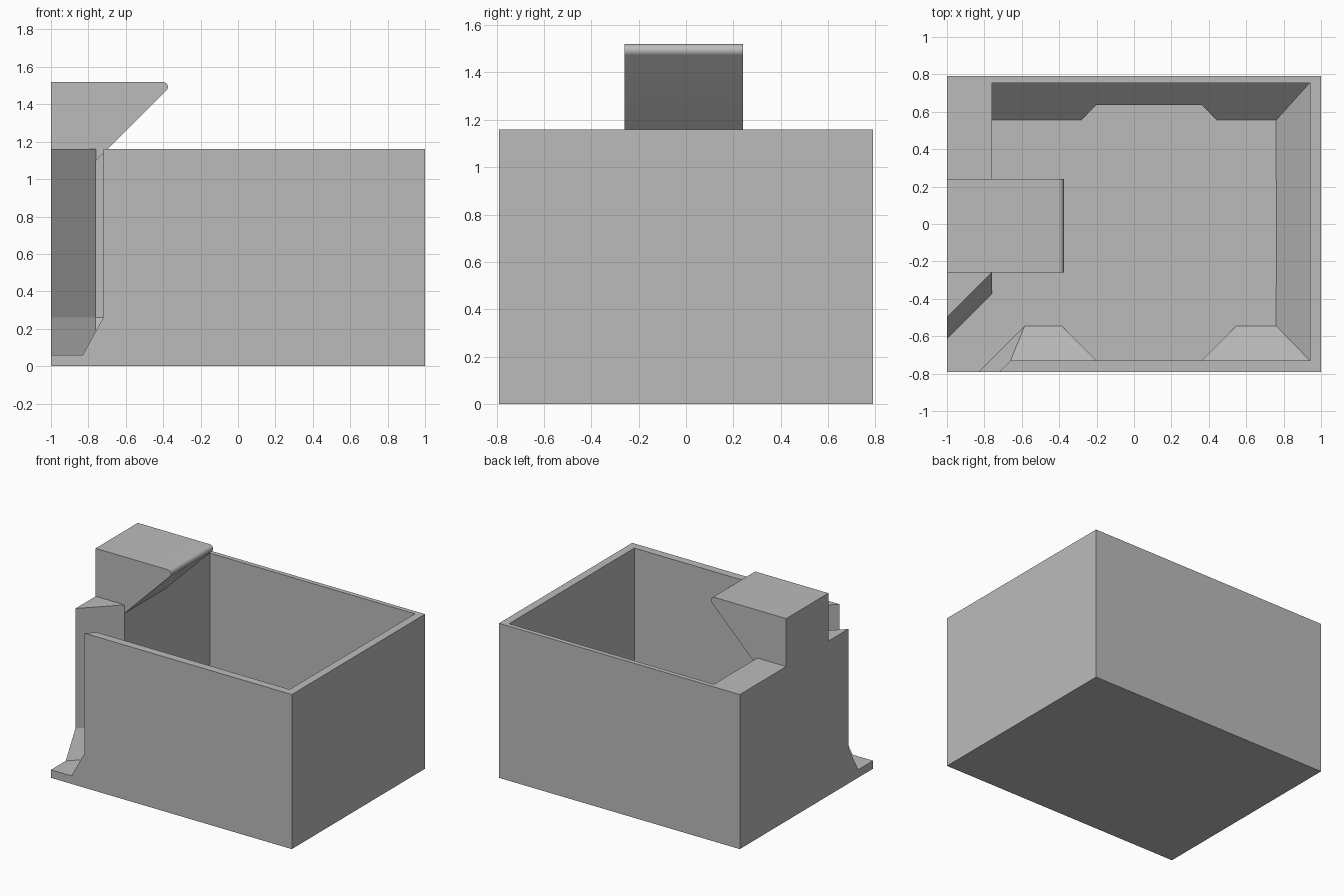
import bpy
import bmesh
import math
from mathutils import Vector

old = bpy.data.objects.get("Cube")
if old:
    bpy.data.objects.remove(old, do_unlink=True)

# One grey for everything
GREY = (0.5, 0.5, 0.5, 1)
grey = bpy.data.materials.new("plain grey")
grey.use_nodes = True
grey.diffuse_color = GREY
grey.node_tree.nodes["Principled BSDF"].inputs["Base Color"].default_value = GREY

FLOOR, FILLET, RIM, ABOVE = 0.06, 0.26, 1.16, 1.4
INNER_LEFT = -0.76


def loft(name, rings):
    """Closed solid through rings of equal point count."""
    bm = bmesh.new()
    loops = [[bm.verts.new(p) for p in ring] for ring in rings]
    n = len(loops[0])
    for a, b in zip(loops, loops[1:]):
        for i in range(n):
            j = (i + 1) % n
            bm.faces.new((a[i], a[j], b[j], b[i]))
    bm.faces.new(loops[0])
    bm.faces.new(loops[-1])
    bmesh.ops.recalc_face_normals(bm, faces=bm.faces)
    mesh = bpy.data.meshes.new(name)
    bm.to_mesh(mesh)
    bm.free()
    mesh.materials.append(grey)
    obj = bpy.data.objects.new(name, mesh)
    bpy.context.collection.objects.link(obj)
    return obj


def rect(x0, x1, y0, y1, z):
    return [(x0, y0, z), (x1, y0, z), (x1, y1, z), (x0, y1, z)]


def cut(target, cutter):
    mod = target.modifiers.new(cutter.name, "BOOLEAN")
    mod.operation = "DIFFERENCE"
    mod.solver = "EXACT"
    mod.object = cutter
    cutter.hide_render = True
    cutter.hide_viewport = True
    cutter.display_type = "WIRE"


# Outer block
bin_body = loft("bin_body", [rect(-1, 1, -0.79, 0.79, z) for z in (0, RIM)])

# Cavity, sloping in to the floor on three sides
cavity = loft("cavity_cutter", [
    rect(INNER_LEFT, 0.76, -0.545, 0.555, FLOOR),
    rect(INNER_LEFT, 0.94, -0.73, 0.755, FILLET),
    rect(INNER_LEFT, 0.94, -0.73, 0.755, ABOVE)])

# Eight-sided clearance through the floor slopes
radius = 0.6825 / math.cos(math.pi / 8)
corners = [math.pi / 8 + i * math.pi / 4 for i in range(8)]
octagon = loft("octagon_cutter", [
    [(0.08 + radius * math.cos(a), -0.0475 + radius * math.sin(a), z) for a in corners]
    for z in (FLOOR, 0.5)])

# Diagonal outlet at the front right corner; offsets are y - x of each edge
outlet_profile = [(0.04, FLOOR), (0.385, FLOOR), (0.5, FILLET),
                  (0.5, ABOVE), (-0.07, ABOVE), (-0.07, FILLET)]


def outlet_ring(s):
    return [((s - d) / 2, (s + d) / 2, z) for d, z in outlet_profile]


outlet = loft("outlet_cutter", [outlet_ring(-2.4), outlet_ring(-0.6)])

for cutter in (cavity, octagon, outlet):
    cut(bin_body, cutter)

# Overhanging spout on the left-hand wall, with a rounded nose
nose_r = 0.027
nose = Vector((-0.402, 1.493))
arc = [math.radians(-45 + i * 135 / 10) for i in range(11)]
profile = [(-1, RIM), (INNER_LEFT, RIM), (INNER_LEFT, 1.097)]
profile += [(nose.x + nose_r * math.cos(a), nose.y + nose_r * math.sin(a)) for a in arc]
profile += [(-1, nose.y + nose_r)]
spout = loft("spout", [[(x, y, z) for x, z in profile] for y in (-0.26, 0.24)])

bpy.ops.object.select_all(action="DESELECT")
spout.select_set(True)
bpy.context.view_layer.objects.active = spout
bpy.ops.object.shade_smooth_by_angle(angle=math.radians(30))
